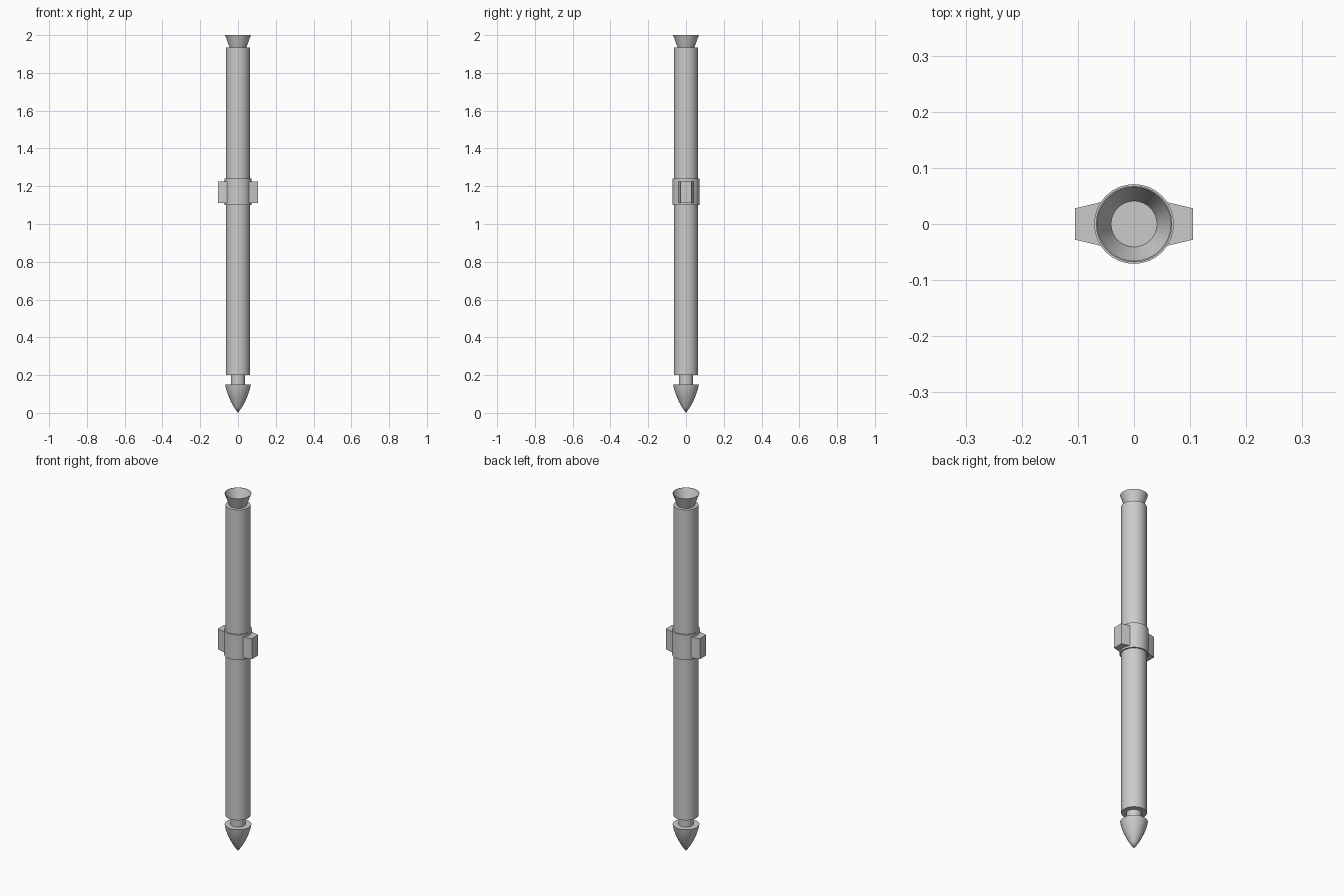
import bpy, bmesh, math

cube = bpy.data.objects.get("Cube")
if cube:
    bpy.data.objects.remove(cube, do_unlink=True)

grey = bpy.data.materials.new("light_grey")
grey.use_nodes = True
colour = (0.6, 0.6, 0.6, 1)
grey.diffuse_color = colour
grey.node_tree.nodes["Principled BSDF"].inputs["Base Color"].default_value = colour


def finish(name, bm, smooth=True):
    bmesh.ops.remove_doubles(bm, verts=bm.verts, dist=1e-5)
    bmesh.ops.recalc_face_normals(bm, faces=bm.faces)
    mesh = bpy.data.meshes.new(name)
    bm.to_mesh(mesh)
    bm.free()
    mesh.materials.append(grey)
    obj = bpy.data.objects.new(name, mesh)
    bpy.context.collection.objects.link(obj)
    if smooth:
        bpy.ops.object.select_all(action="DESELECT")
        obj.select_set(True)
        bpy.context.view_layer.objects.active = obj
        bpy.ops.object.shade_smooth_by_angle(angle=math.radians(30))
    return obj


def lathe(name, profile, steps=32):
    """Spin an (r, z) profile around the z axis."""
    bm = bmesh.new()
    verts = [bm.verts.new((r, 0, z)) for r, z in profile]
    edges = [bm.edges.new(pair) for pair in zip(verts, verts[1:])]
    bmesh.ops.spin(bm, geom=verts + edges, cent=(0, 0, 0), axis=(0, 0, 1),
                   angle=math.tau, steps=steps)
    return finish(name, bm)


def lug(name, side):
    """Tapered block standing out from the collar."""
    bm = bmesh.new()
    outline = [(0.05, -0.041), (0.105, -0.028), (0.105, 0.028), (0.05, 0.041)]
    base = bm.faces.new([bm.verts.new((side * x, y, 1.11)) for x, y in outline])
    top = bmesh.ops.extrude_face_region(bm, geom=[base])["geom"]
    bmesh.ops.translate(bm, vec=(0, 0, 0.115),
                        verts=[v for v in top if isinstance(v, bmesh.types.BMVert)])
    return finish(name, bm, smooth=False)


# Pointed tip with a curved flank and flat shoulder
lathe("tip", [(0, 0), (0.02, 0.028), (0.037, 0.058), (0.053, 0.095),
              (0.063, 0.125), (0.068, 0.15), (0, 0.15)])

# Narrow neck and long shaft
lathe("neck", [(0, 0.145), (0.037, 0.145), (0.037, 0.205), (0, 0.205)])
lathe("shaft", [(0, 0.2), (0.063, 0.2), (0.063, 1.935), (0, 1.935)])

# Collar with a lug on each side
lathe("collar", [(0.062, 1.1), (0.071, 1.1), (0.071, 1.24), (0.062, 1.24), (0.062, 1.1)])
for name, side in (("left_lug", 1), ("right_lug", -1)):
    lug(name, side)

# Thin flared cup at the top
lathe("cup", [(0, 1.93), (0.043, 1.93), (0.068, 2.0), (0.066, 2.0), (0.041, 1.937), (0, 1.937)])
